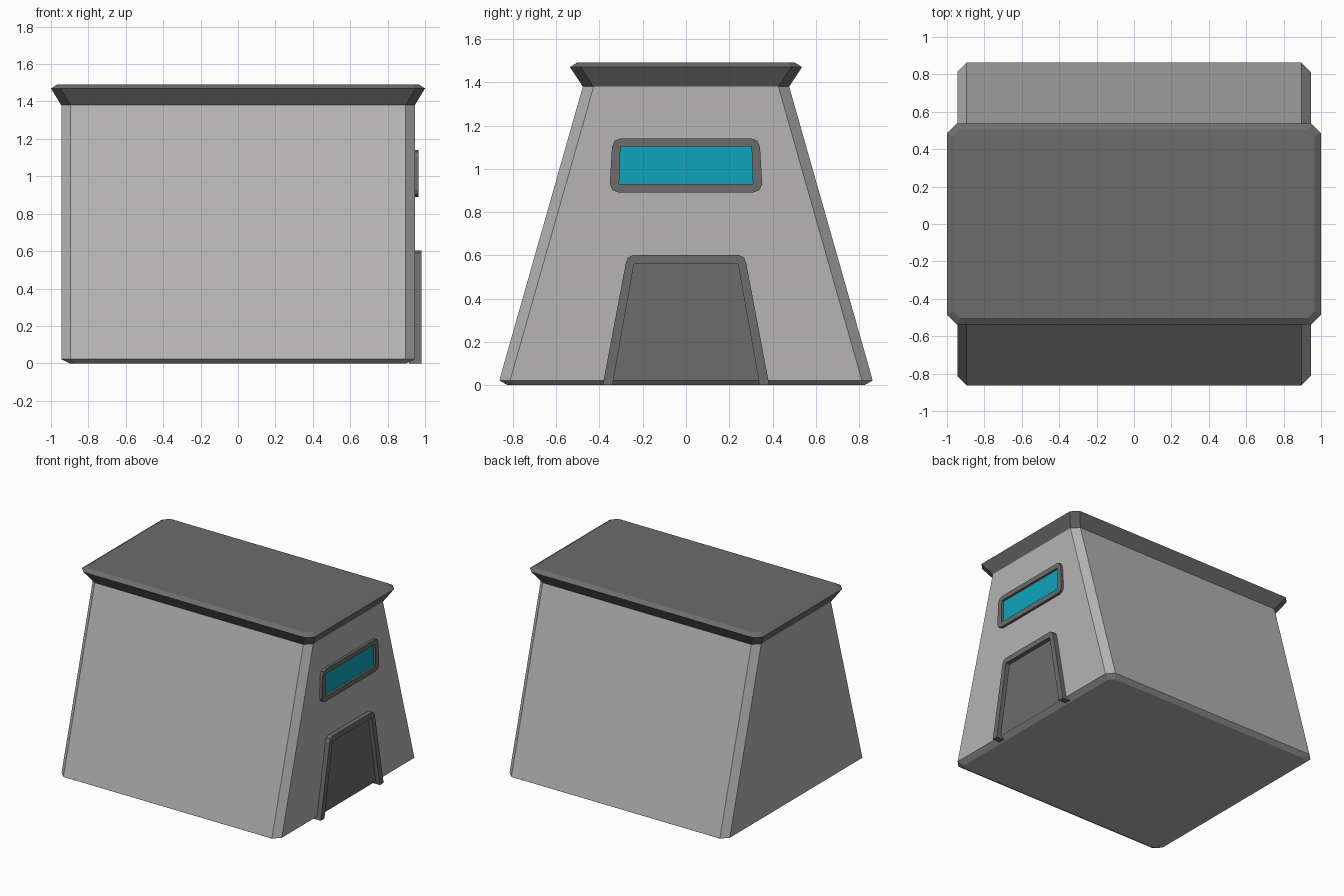
import bpy, bmesh

if "Cube" in bpy.data.objects:
    bpy.data.objects.remove(bpy.data.objects["Cube"])


def material(name, rgb):
    m = bpy.data.materials.new(name)
    m.diffuse_color = (*rgb, 1)
    m.use_nodes = True
    m.node_tree.nodes["Principled BSDF"].inputs["Base Color"].default_value = m.diffuse_color
    return m


WALL = material("light grey wall", (0.465, 0.455, 0.455))
TRIM = material("dark grey trim", (0.150, 0.150, 0.150))
GLASS = material("teal glass", (0.005, 0.375, 0.510))


def finish(bm, name, mat):
    bmesh.ops.recalc_face_normals(bm, faces=bm.faces)
    me = bpy.data.meshes.new(name)
    bm.to_mesh(me)
    bm.free()
    me.materials.append(mat)
    ob = bpy.data.objects.new(name, me)
    bpy.context.collection.objects.link(ob)
    return ob


def loft(name, levels, mat):
    """Stack of corner-cut rectangles: (z, half_x, half_y, corner cut)."""
    bm = bmesh.new()
    rings = []
    for z, x, y, c in levels:
        pts = [(x, -y + c), (x, y - c), (x - c, y), (-x + c, y),
               (-x, y - c), (-x, -y + c), (-x + c, -y), (x - c, -y)]
        rings.append([bm.verts.new((px, py, z)) for px, py in pts])
    for a, b in zip(rings, rings[1:]):
        for i in range(8):
            j = (i + 1) % 8
            bm.faces.new((a[i], a[j], b[j], b[i]))
    bm.faces.new(rings[0][::-1])
    bm.faces.new(rings[-1])
    return finish(bm, name, mat)


def mirrored(half):
    """Complete a right-hand (y, z) outline with its mirror image."""
    return half + [(-y, z) for y, z in reversed(half)]


def plate(name, half, x, mat):
    bm = bmesh.new()
    bm.faces.new([bm.verts.new((x, y, z)) for y, z in mirrored(half)])
    ob = finish(bm, name, mat)
    if ob.data.polygons[0].normal.x < 0:
        ob.data.flip_normals()
    return ob


def frame(name, outer, inner, x0, x1, mat, closed):
    """Band between two matching outlines, extruded along x."""
    bm = bmesh.new()
    o, n = mirrored(outer), mirrored(inner)
    quads = [[bm.verts.new((x, y, z)) for x, (y, z) in
              ((x0, o[i]), (x1, o[i]), (x1, n[i]), (x0, n[i]))]
             for i in range(len(o))]
    count = len(o) if closed else len(o) - 1
    for i in range(count):
        a, b = quads[i], quads[(i + 1) % len(o)]
        for k in range(4):
            m = (k + 1) % 4
            bm.faces.new((a[k], a[m], b[m], b[k]))
    if not closed:
        bm.faces.new(quads[0])
        bm.faces.new(quads[-1])
    # matching points may coincide at the square inner corners
    bmesh.ops.remove_doubles(bm, verts=bm.verts, dist=0.0005)
    return finish(bm, name, mat)


# Tapered hut body with cut corners and a chamfered foot
loft("hut_body", [(0, 0.90, 0.825, 0.035), (0.022, 0.945, 0.863, 0.05),
                  (1.38, 0.945, 0.477, 0.05)], WALL)

# Flared roof slab
loft("roof", [(1.38, 0.945, 0.477, 0.05), (1.47, 1.0, 0.536, 0.05),
              (1.492, 0.965, 0.502, 0.035)], TRIM)

# Doorway
door_in = [(0.34, 0), (0.24, 0.56), (0.24, 0.56), (0.24, 0.56)]
door_out = [(0.385, 0), (0.278, 0.565), (0.268, 0.59), (0.245, 0.602)]
frame("door_frame", door_out, door_in, 0.915, 0.98, TRIM, False)
plate("door_panel", [(0.336, 0.022), (0.24, 0.56)], 0.948, TRIM)

# Window
win_in = [(0.309, 0.93)] * 3 + [(0.303, 1.103)] * 3
win_out = [(0.31, 0.89), (0.34, 0.902), (0.352, 0.93),
           (0.342, 1.10), (0.33, 1.13), (0.303, 1.14)]
frame("window_frame", win_out, win_in, 0.94, 0.965, TRIM, True)
plate("window_glass", [(0.309, 0.93), (0.303, 1.103)], 0.948, GLASS)
